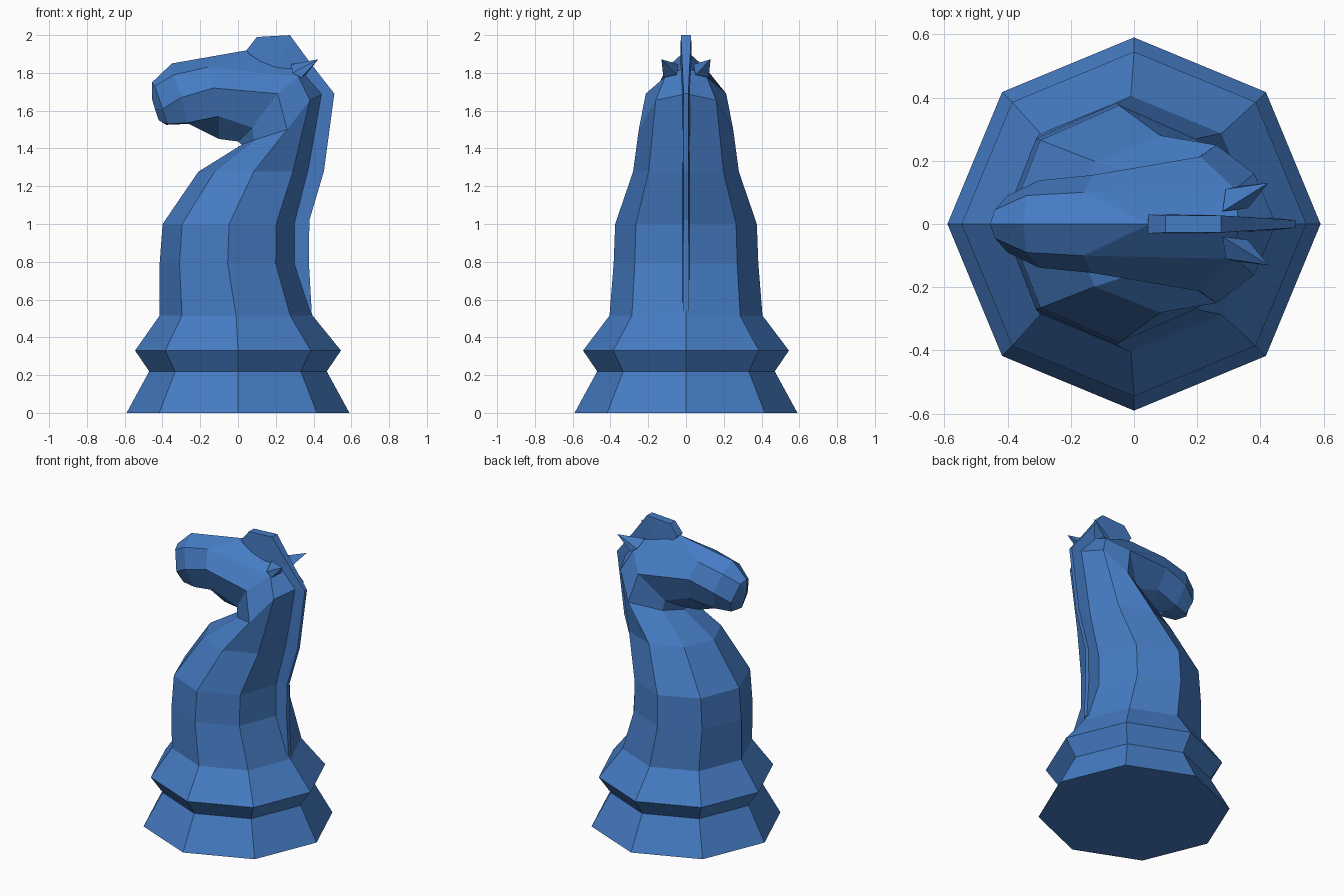
import bpy, bmesh, math

blue = bpy.data.materials.new("blue")
blue.diffuse_color = (0.06, 0.2, 0.55, 1)


def finish(bm, name):
    bmesh.ops.remove_doubles(bm, verts=bm.verts, dist=0.0005)
    bmesh.ops.recalc_face_normals(bm, faces=bm.faces)
    mesh = bpy.data.meshes.new(name)
    bm.to_mesh(mesh)
    bm.free()
    mesh.materials.append(blue)
    obj = bpy.data.objects.new(name, mesh)
    bpy.context.collection.objects.link(obj)
    return obj


def loft(name, rings, cap_start=True, cap_end=True):
    bm = bmesh.new()
    loops = [[bm.verts.new(p) for p in ring] for ring in rings]
    n = len(loops[0])
    for a, b in zip(loops, loops[1:]):
        for i in range(n):
            j = (i + 1) % n
            bm.faces.new((a[i], a[j], b[j], b[i]))
    if cap_start:
        bm.faces.new(loops[0])
    if cap_end:
        bm.faces.new(loops[-1])
    return finish(bm, name)


def octagon(cx, rx, ry, z):
    """Half ring from the chest (-x) round to the back (+x)."""
    return [(cx - rx * math.cos(k * math.pi / 4),
             ry * math.sin(k * math.pi / 4), z) for k in range(5)]


def mirrored(half):
    return half + [(x, -y, z) for x, y, z in half[3:0:-1]]


# Foot, collar and neck: centre x, x radius, y radius, height
halves = [octagon(*r) for r in (
    (0, 0.59, 0.59, 0), (0, 0.47, 0.47, 0.22), (0, 0.545, 0.545, 0.33),
    (-0.01, 0.405, 0.405, 0.515), (-0.055, 0.36, 0.383, 0.79),
    (-0.047, 0.352, 0.375, 1.0), (0.083, 0.293, 0.28, 1.277))]

# Head sections: underside, lower edge, cheek, upper edge, top
halves += [
    [(0.02, 0, 1.42), (0.085, 0.13, 1.445), (0.26, 0.25, 1.5), (0.38, 0.16, 1.655), (0.45, 0, 1.69)],
    [(0.0, 0, 1.437), (0.075, 0.12, 1.51), (0.21, 0.213, 1.69), (0.32, 0.11, 1.78), (0.33, 0, 1.83)],
    [(-0.1, 0, 1.45), (-0.1, 0.11, 1.57), (-0.13, 0.155, 1.72), (-0.16, 0.1, 1.83), (0.05, 0, 1.92)],
    [(-0.26, 0, 1.53), (-0.27, 0.08, 1.535), (-0.3, 0.138, 1.67), (-0.34, 0.09, 1.79), (-0.35, 0, 1.85)],
    [(-0.38, 0, 1.525), (-0.375, 0.05, 1.53), (-0.4, 0.09, 1.61), (-0.44, 0.045, 1.73), (-0.455, 0, 1.75)],
    [(-0.38, 0, 1.525), (-0.42, 0, 1.55), (-0.44, 0, 1.61), (-0.455, 0, 1.66), (-0.455, 0, 1.75)],
]
loft("horse_body", [mirrored(h) for h in halves], cap_end=False)

# Mane: outer x, z, inner x, z, outer half thickness, inner half thickness
mane = [
    (0.39, 0.54, 0.34, 0.54, 0.015, 0.02),
    (0.375, 0.8, 0.25, 0.8, 0.015, 0.02),
    (0.378, 1.02, 0.25, 1.02, 0.014, 0.02),
    (0.455, 1.28, 0.32, 1.28, 0.013, 0.02),
    (0.51, 1.69, 0.39, 1.67, 0.012, 0.025),
    (0.385, 1.85, 0.28, 1.78, 0.02, 0.028),
    (0.275, 2.0, 0.2, 1.83, 0.027, 0.03),
    (0.1, 1.99, 0.12, 1.86, 0.027, 0.03),
    (0.045, 1.92, 0.06, 1.9, 0.03, 0.03),
]
loft("mane", [[(ox, -ot, oz), (ox, ot, oz), (ix, it, iz), (ix, -it, iz)]
              for ox, oz, ix, iz, ot, it in mane])

# Ears: pointed pyramids on both sides
ear_base = [(0.28, 0.04, 1.845), (0.29, 0.11, 1.8), (0.335, 0.12, 1.775), (0.36, 0.05, 1.79)]
for side, label in ((-1, "front"), (1, "back")):
    bm = bmesh.new()
    base = [bm.verts.new((x, side * y, z)) for x, y, z in ear_base]
    tip = bm.verts.new((0.425, side * 0.13, 1.872))
    bm.faces.new(base)
    for i in range(4):
        bm.faces.new((base[i], base[(i + 1) % 4], tip))
    finish(bm, label + "_ear")
